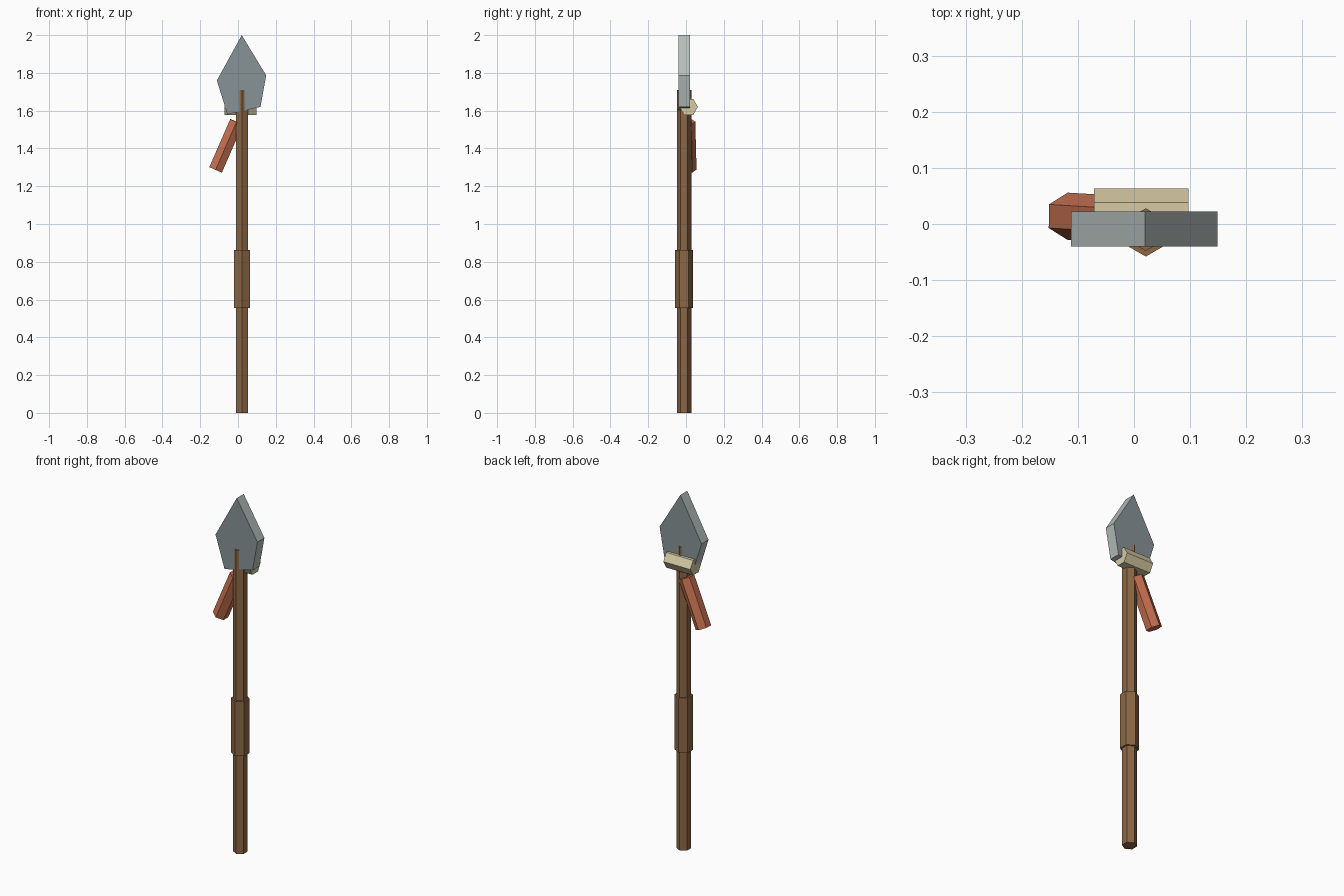
import bpy
import bmesh
from math import radians

cube = bpy.data.objects.get("Cube")
if cube:
    bpy.data.objects.remove(cube, do_unlink=True)


def make_material(name, srgb):
    color = [(c / 255) ** 2.2 for c in srgb] + [1.0]
    mat = bpy.data.materials.new(name)
    mat.use_nodes = True
    mat.diffuse_color = color
    mat.node_tree.nodes["Principled BSDF"].inputs["Base Color"].default_value = color
    return mat


wood = make_material("brown wood", (139, 103, 70))
bone = make_material("pale bone", (214, 202, 163))
feather = make_material("rust red", (194, 110, 80))
stone = make_material("grey stone", (134, 146, 150))
stone_edge = make_material("light stone edge", (178, 188, 184))


def hex_bar(name, center, radius, length, mat, tilt=(0, 0, 0)):
    """Six-sided bar with corners pointing to front and back."""
    bpy.ops.mesh.primitive_cylinder_add(
        vertices=6, radius=radius, depth=length, location=center,
        rotation=[radians(a) for a in tilt])
    obj = bpy.context.object
    obj.name = name
    obj.data.materials.append(mat)
    return obj


# Shaft and thicker grip share one axis
AXIS_X, AXIS_Y = 0.021, -0.01
hex_bar("shaft", (AXIS_X, AXIS_Y, 0.855), 0.038, 1.71, wood)
hex_bar("grip", (AXIS_X, AXIS_Y, 0.709), 0.048, 0.308, wood)

# Crosswise binding behind the blade
hex_bar("binding", (0.013, 0.014, 1.62), 0.049, 0.168, bone, (0, 90, 0))

# Hanging tassel on the right side
hex_bar("tassel", (-0.063, 0.0105, 1.414), 0.042, 0.277, feather, (1.4, 23.6, 0))

# Blade: extruded five-sided outline with lighter rim
outline = [(0.02, 2.0), (-0.112, 1.76), (-0.056, 1.58), (0.119, 1.62), (0.149, 1.787)]
FRONT, BACK = -0.04, 0.022
bm = bmesh.new()
face = bm.faces.new([bm.verts.new((x, FRONT, z)) for x, z in outline])
extruded = bmesh.ops.extrude_face_region(bm, geom=[face], use_keep_orig=True)
verts = [v for v in extruded["geom"] if isinstance(v, bmesh.types.BMVert)]
bmesh.ops.translate(bm, vec=(0, BACK - FRONT, 0), verts=verts)
bmesh.ops.recalc_face_normals(bm, faces=bm.faces[:])
for f in bm.faces:
    f.material_index = 0 if abs(f.normal.y) > 0.5 else 1
mesh = bpy.data.meshes.new("blade")
bm.to_mesh(mesh)
bm.free()
mesh.materials.append(stone)
mesh.materials.append(stone_edge)
bpy.context.collection.objects.link(bpy.data.objects.new("blade", mesh))
